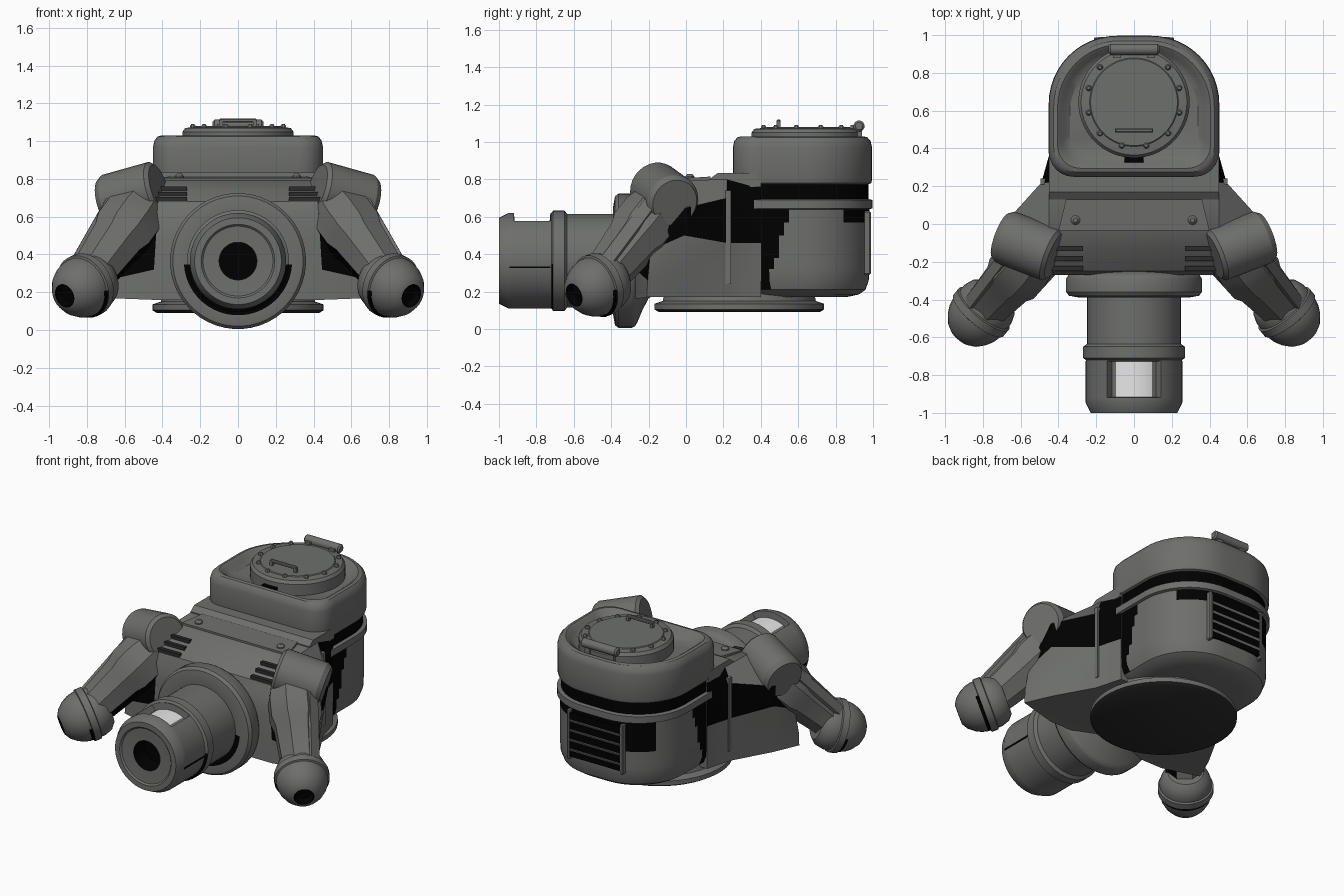
import bpy, bmesh, math
from mathutils import Vector, Matrix

if "Cube" in bpy.data.objects:
    bpy.data.objects.remove(bpy.data.objects["Cube"])


def material(name, rgb):
    m = bpy.data.materials.new(name)
    m.diffuse_color = (*rgb, 1)
    m.use_nodes = True
    m.node_tree.nodes["Principled BSDF"].inputs["Base Color"].default_value = m.diffuse_color
    return m


GREY, BLACK, DARK, GLASS = range(4)
MATS = [material("hull grey", (0.155, 0.16, 0.152)), material("soot black", (0, 0, 0)),
        material("base dark grey", (0.025, 0.025, 0.025)), material("lens white", (0.82, 0.82, 0.82))]


def finish(name, bm, rule):
    bmesh.ops.recalc_face_normals(bm, faces=bm.faces)
    for f in bm.faces:
        f.material_index = rule(f.calc_center_median(), f.normal) if callable(rule) else rule
    me = bpy.data.meshes.new(name)
    bm.to_mesh(me)
    bm.free()
    for m in MATS:
        me.materials.append(m)
    ob = bpy.data.objects.new(name, me)
    bpy.context.collection.objects.link(ob)
    return ob


def loft_bm(rings, strips=False):
    bm = bmesh.new()
    rows = [[bm.verts.new(p) for p in r] for r in rings]
    n = len(rows[0])
    for a, b in zip(rows, rows[1:]):
        for i in range(n):
            j = (i + 1) % n
            bm.faces.new((a[i], a[j], b[j], b[i]))
    for r in (rows[0], rows[-1]):
        if strips:  # cap a mirrored ring with cross strips
            for i in range(n // 2 - 1):
                bm.faces.new((r[i], r[i + 1], r[n - 2 - i], r[n - 1 - i]))
        else:
            bm.faces.new(r)
    return bm


def loft(name, rings, rule=GREY, strips=False):
    return finish(name, loft_bm(rings, strips), rule)


def lathe_rings(profile, origin, axis, seg=32):
    # profile: (radius, distance along axis)
    q = Vector(axis).normalized().to_track_quat('Z', 'Y')
    return [[Vector(origin) + q @ Vector((r * math.cos(2 * math.pi * (i + .5) / seg),
                                          r * math.sin(2 * math.pi * (i + .5) / seg), t))
             for i in range(seg)] for r, t in profile]


def lathe(name, profile, origin, axis, rule=GREY, seg=32):
    return loft(name, lathe_rings(profile, origin, axis, seg), rule)


def box(name, centre, size, rule=GREY, rot=None, bevel=0):
    bm = bmesh.new()
    bmesh.ops.create_cube(bm, size=1, matrix=Matrix.Diagonal((*size, 1)))
    if bevel:
        bmesh.ops.bevel(bm, geom=bm.edges[:], offset=bevel, segments=1, affect='EDGES')
    bmesh.ops.transform(bm, matrix=Matrix.Translation(centre) @ (rot or Matrix()), verts=bm.verts)
    return finish(name, bm, rule)


def outline(d, z):
    # rounded plan of the rear housing, inset by d
    w, y0, y1 = .45 - d, .25 + d, .995 - d
    rf, rb = .13 - d * .2, .36 - d * .6
    half = []
    for k in range(7):
        a = -math.pi / 2 + k * math.pi / 12
        half.append((w - rf + rf * math.cos(a), y0 + rf + rf * math.sin(a)))
    for k in range(1, 9):
        half.append((w, y0 + rf + (y1 - rb - y0 - rf) * k / 9))
    for k in range(13):
        a = k * math.pi / 24
        half.append((w - rb + rb * math.cos(a), y1 - rb + rb * math.sin(a)))
    return [(x, y, z) for x, y in half] + [(-x, y, z) for x, y in reversed(half)]


# Rear housing with sooty flanks
def rear_rule(c, n):
    if abs(n.z) > .75:
        return GREY
    if c.z > .69:
        return BLACK
    if c.z < .64 and c.y < .43 + .28 * (c.z - .2):
        return BLACK
    if .64 > c.z > (.45 if c.x < 0 else .57) and c.y > .85:
        return BLACK
    return GREY


loft("rear_housing", [outline(d, z) for d, z in [
    (.14, .17), (.07, .185), (.035, .21), (.018, .26), (.015, .32), (.015, .38), (.015, .44), (.015, .5), (.015, .57),
    (.015, .64), (-.002, .645), (-.002, .69), (.02, .695), (.02, .79)]], rear_rule)

# Upper rim with sunken floor
loft("upper_rim", [outline(d, z) for d, z in [
    (.03, .77), (.005, .78), (0, .8), (0, .97), (.008, 1.005), (.025, 1.025), (.045, 1.03),
    (.06, 1.02), (.075, 1.0), (.11, .975)]])

# Round base
lathe("base_disc", [(.43, .09), (.455, .105), (.455, .135), (.41, .15), (.40, .2)], (0, .285, 0), (0, 0, 1),
      lambda c, n: DARK if n.z < -.8 else GREY, 48)

# Hatch, rivets, handle, hinge
HY = .645
lathe("hatch", [(.295, .94), (.295, 1.05), (.28, 1.07), (.235, 1.075), (.23, 1.08)], (0, HY, 0), (0, 0, 1), seg=48)
for x, y in [(.18, .83), (.24, .72), (.24, .59), (.18, .48), (.065, .415)]:
    for s in (-1, 1):
        lathe("hatch_rivet", [(.016, 1.06), (.016, 1.08), (.009, 1.09)], (s * x, y, 0), (0, 0, 1), seg=8)
box("hatch_handle", (0, .495, 1.11), (.2, .022, .02), bevel=.005)
for s in (-1, 1):
    box("handle_post", (s * .09, .495, 1.09), (.02, .02, .04))
    box("hinge_bracket", (s * .09, .91, 1.05), (.04, .06, .08))
lathe("hatch_hinge", [(.02, -.135), (.03, -.125), (.03, .125), (.02, .135)], (0, .925, 1.085), (1, 0, 0), seg=12)
box("hatch_latch", (0, .345, 1.0), (.1, .04, .04), BLACK)


# Front hull with flanks flaring out and forward
def mirrored(half):
    return [Vector(p) for p in half] + [Vector((-x, y, z)) for x, y, z in reversed(half)]


def front_rule(c, n):
    if abs(n.z) > .4 or abs(c.x) < .44:
        return GREY
    if n.y < -.4:
        return BLACK if c.z > .28 else GREY
    return BLACK if c.z > .45 else GREY


loft("front_hull", [mirrored(h) for h in [
    [(.45, -.27, .16), (.71, -.21, .17), (.635, -.04, .17), (.49, .22, .17), (.44, .4, .17)],
    [(.445, -.27, .32), (.71, -.205, .26), (.64, -.03, .3), (.49, .22, .34), (.44, .4, .34)],
    [(.435, -.27, .48), (.69, -.19, .42), (.66, -.01, .5), (.49, .22, .46), (.44, .4, .46)],
    [(.425, -.27, .62), (.62, -.16, .62), (.68, .01, .65), (.49, .22, .70), (.44, .4, .7)],
    [(.42, -.25, .68), (.435, -.14, .738), (.45, -.03, .795), (.45, .22, .8), (.43, .4, .8)]]], front_rule, True)

# Deck plate, lip and rivets
loft("deck_plate", [[(-a, -.035, z - .01), (a, -.035, z - .01), (a - .04, .13, z), (-a + .04, .13, z)]
                    for a, z in [(.4, .77), (.4, .815)]])
loft("deck_lip", [[(-.45, .13 + d, z), (.45, .13 + d, z), (.45, .4, z), (-.45, .4, z)]
                  for d, z in [(0, .76), (0, .805), (.04, .835)]])
for s in (-1, 1):
    lathe("deck_rivet", [(.025, .78), (.025, .815), (.012, .83)], (s * .31, .02, 0), (0, 0, 1), seg=10)
    # Cooling slots on the sloped deck
    for k in range(3):
        y = -.13 - .053 * k
        box("deck_slot", (s * .355, y, .812 + .52 * y), (.17, .025, .03), DARK)
    # Upright bars on the flanks
    box("flank_post", (s * .475, .225, .49), (.04, .03, .5))
    box("flank_bar", (s * .445, .30, .47), (.02, .02, .44))

# Rear vent grille
box("vent_recess", (0, .955, .46), (.4, .06, .3), BLACK)
for s in (-1, 1):
    box("vent_frame", (s * .2, .955, .46), (.025, .066, .34), bevel=.006)
for k in range(4):
    box("vent_slat", (0, .97, .36 + .066 * k), (.38, .035, .022), rot=Matrix.Rotation(-.4, 4, 'X'))

# Barrel mount and barrel with soot in the lower seams
GZ = .365
G, FWD = (0, 0, GZ), (0, -1, 0)


def seam(y0, y1, rmax):
    return lambda c, n: (BLACK if y0 < c.y < y1 and abs(n.y) > .5 and c.z < .34
                         and math.hypot(c.x, c.z - GZ) < rmax else GREY)


lathe("barrel_mount", [(.18, .15), (.2, .2), (.27, .235), (.33, .26), (.35, .272), (.36, .29), (.36, .36), (.345, .38),
                       (.287, .39), (.25, .385)], G, FWD, seam(-.4, -.38, .29), 48)
lathe("barrel", [(.25, .3), (.25, .635), (.27, .65), (.27, .71), (.255, .72), (.24, .725)], G, FWD,
      seam(-.73, -.71, .3), 48)

# Muzzle section with a recessed lens on top and a dark bore
bm = loft_bm(lathe_rings([(.24, .70), (.255, .72), (.255, .725), (.255, .92), (.255, .95), (.23, 1.0), (.195, 1.0),
                          (.185, .99), (.105, .985), (.10, .985), (.10, .86)], G, FWD, 48))
bmesh.ops.recalc_face_normals(bm, faces=bm.faces)
top = [f for f in bm.faces if -.9 < f.calc_center_median().y < -.75 and f.normal.z > .8]
bmesh.ops.inset_region(bm, faces=top, thickness=.004, depth=-.042, use_even_offset=True)


def muzzle_rule(c, n):
    r = math.hypot(c.x, c.z - GZ)
    if r < .102:
        return BLACK
    if -.9 < c.y < -.75 and r < .235 and c.z > GZ and abs(c.x) < .1 and n.z > .7:
        return GLASS
    return GREY


finish("muzzle", bm, muzzle_rule)
for s in (-1, 1):
    box("muzzle_soot_line", (s * .253, -.835, .33), (.006, .22, .01), BLACK)

# Side arms
for s in (-1, 1):
    def P(x, y, z):
        return Vector((s * x, y, z))

    a, b = P(.42, -.17, .755), P(.705, -.06, .675)
    L = (b - a).length
    lathe("shoulder", [(.125, 0), (.145, .02), (.145, L - .03), (.125, L)], a, b - a, seg=28)
    top_p, ball = P(.53, -.16, .63), P(.82, -.48, .23)
    d = ball - top_p
    L = d.length
    lathe("upper_arm", [(.15, -.03), (.17, .06), (.17, .18), (.148, .24), (.125, L - .1), (.12, L)], top_p, d,
          lambda c, n: BLACK if n.x * s < -.5 and n.z < -.35 else GREY, 8)
    # Raised ridge along the arm
    side = d.cross(P(1, 0, .6)).normalized()
    out = d.cross(side).normalized()
    if out.z < 0:
        out = -out
    loft("arm_ridge", [[top_p + d * t + side * w + out * h for w, h in
                        [(-.045, .05), (.045, .05), (.035, r), (-.035, r)]]
                       for t, r in [(.1, .175), (.85, .135)]])
    # Ball end with band, soot seam and dark port
    ax = P(.6, -.72, -.3).normalized()

    def ball_rule(c, n, o=ball, v=ax):
        t = (c - o).dot(v)
        r = (c - o - v * t).length
        if t > .1 and r < .062:
            return BLACK
        return BLACK if .004 < t < .022 and c.z < o.z - .02 else GREY

    lathe("arm_ball", [(.11, -.15), (.145, -.12), (.162, -.07), (.162, -.045), (.173, -.04), (.173, .004), (.162, .008),
                       (.161, .025), (.153, .06), (.133, .1), (.102, .138), (.065, .161), (.058, .162), (.05, .12)],
          ball, ax, ball_rule, 28)

# Smooth shading with sharp edges kept
for ob in bpy.context.collection.objects:
    ob.select_set(True)
    bpy.context.view_layer.objects.active = ob
bpy.ops.object.shade_smooth_by_angle(angle=math.radians(32))
